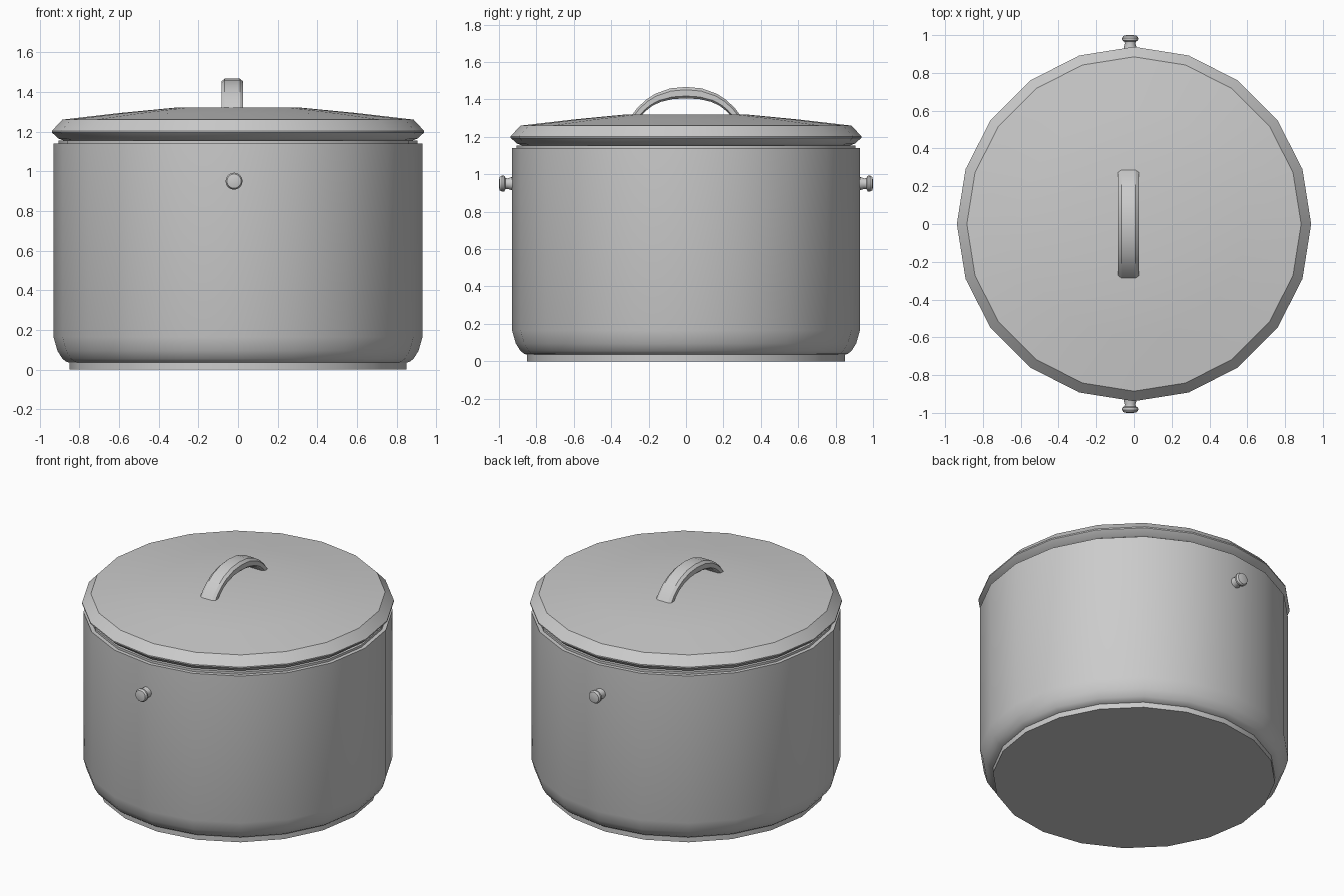
import bpy, bmesh
from math import sin, cos, tau
from mathutils import Matrix, Vector

if "Cube" in bpy.data.objects:
    bpy.data.objects.remove(bpy.data.objects["Cube"])


def finish(name, bm):
    bmesh.ops.recalc_face_normals(bm, faces=bm.faces)
    me = bpy.data.meshes.new(name)
    bm.to_mesh(me)
    bm.free()
    ob = bpy.data.objects.new(name, me)
    bpy.context.collection.objects.link(ob)
    bpy.ops.object.select_all(action='DESELECT')
    ob.select_set(True)
    bpy.context.view_layer.objects.active = ob
    bpy.ops.object.shade_smooth_by_angle(angle=0.55)
    return ob


def bridge(bm, rings):
    n = len(rings[0])
    for a, b in zip(rings, rings[1:]):
        for i in range(n):
            j = (i + 1) % n
            bm.faces.new((a[i], a[j], b[j], b[i]))
    bm.faces.new(rings[0])
    bm.faces.new(rings[-1])


def lathe(name, profile, sides, matrix=Matrix()):
    bm = bmesh.new()
    rings = [[bm.verts.new(matrix @ Vector((r * cos(tau * i / sides), r * sin(tau * i / sides), z)))
              for i in range(sides)] for r, z in profile]
    bridge(bm, rings)
    return finish(name, bm)


# Pot body with foot disc, rounded bottom edge and stepped rim
lathe("pot_body", [(0.85, 0), (0.85, 0.035), (0.865, 0.04), (0.885, 0.055), (0.91, 0.095),
                   (0.93, 0.165), (0.93, 1.14), (0.905, 1.14), (0.905, 1.155)], 20)

# Lid with overhanging lip and shallow dome
lathe("lid", [(0.88, 1.155), (0.905, 1.165), (0.938, 1.195), (0.938, 1.203), (0.885, 1.26),
              (0.6, 1.293), (0.32, 1.32)], 20)

# Side knobs, one front and one back
knob = [(0.034, 0.90), (0.034, 0.935), (0.028, 0.955), (0.030, 0.965), (0.042, 0.972),
        (0.043, 0.984), (0.036, 0.996), (0.018, 1.0)]
for name, s in (("front_knob", 1), ("back_knob", -1)):
    lathe(name, knob, 16, Matrix.Translation((-0.02, 0, 0.95)) @ Matrix.Rotation(s * tau / 4, 4, 'X'))

# Arched lid handle: (outer, inner) points of one half, mirrored along y
half = [((-0.29, 1.315), (-0.24, 1.315)), ((-0.26, 1.355), (-0.213, 1.34)),
        ((-0.215, 1.397), (-0.18, 1.366)), ((-0.165, 1.43), (-0.135, 1.387)),
        ((-0.085, 1.459), (-0.07, 1.402)), ((0, 1.467), (0, 1.406))]
pairs = half + [tuple((-y, z) for y, z in p) for p in half[-2::-1]]
section = [(-0.055, 0.2), (-0.042, 0), (0.042, 0), (0.055, 0.2), (0.055, 0.75),
           (0.038, 1), (-0.038, 1), (-0.055, 0.75)]
bm = bmesh.new()
rings = []
for o, i in pairs:
    o, i = Vector((0, *o)), Vector((0, *i))
    rings.append([bm.verts.new(i.lerp(o, t) + Vector((x - 0.029, 0, 0))) for x, t in section])
bridge(bm, rings)
finish("lid_handle", bm)
